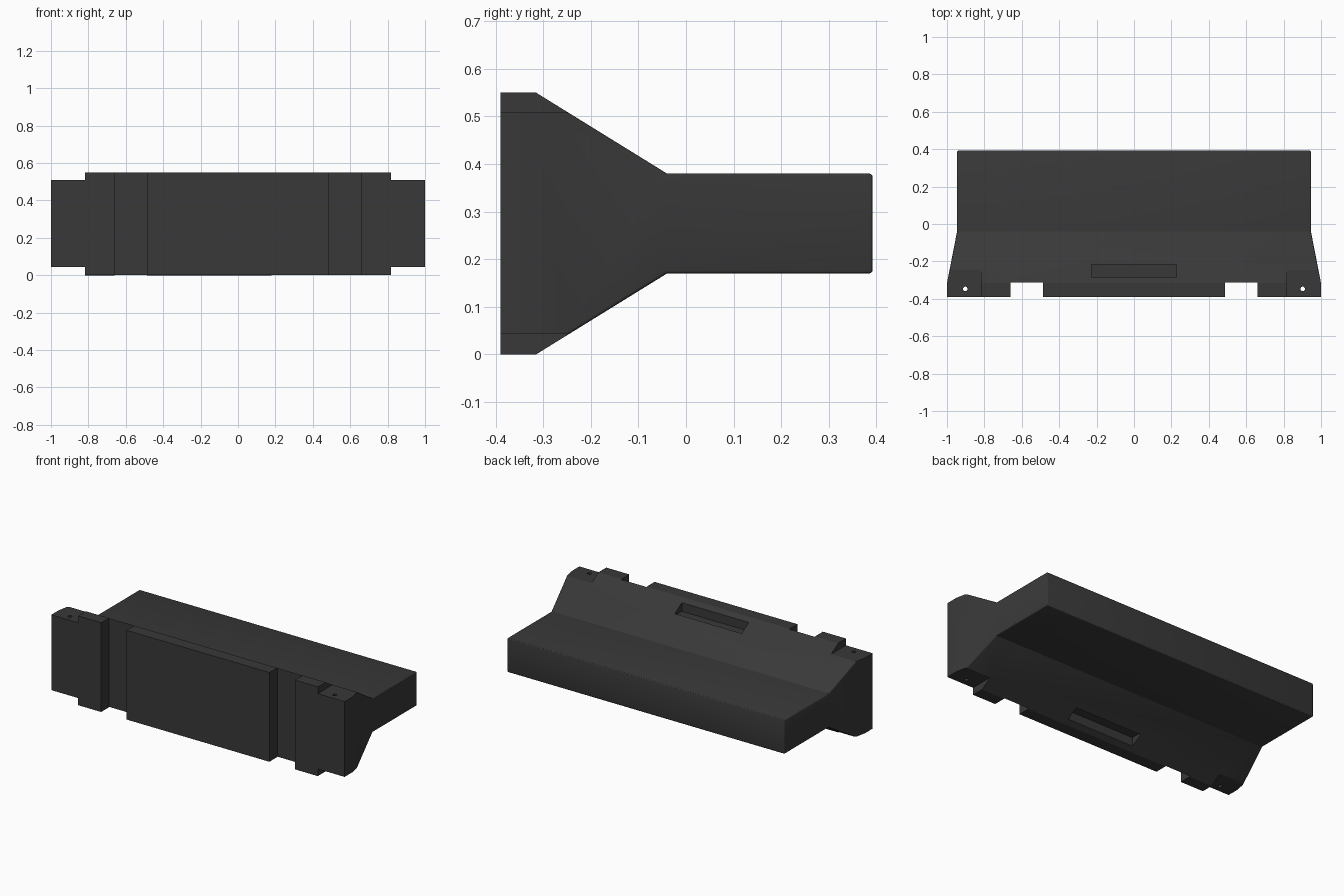
import bpy, bmesh

if "Cube" in bpy.data.objects:
    bpy.data.objects.remove(bpy.data.objects["Cube"])

# Main body: lofted rectangular sections (y, half width, bottom z, top z)
stations = [(-0.39, 1.0, 0.0, 0.55), (-0.315, 1.0, 0.0, 0.55),
            (-0.04, 0.946, 0.17, 0.38), (0.392, 0.946, 0.17, 0.38)]
bm = bmesh.new()
rings = [[bm.verts.new(p) for p in ((-w, y, lo), (w, y, lo), (w, y, hi), (-w, y, hi))]
         for y, w, lo, hi in stations]
for a, b in zip(rings, rings[1:]):
    for i in range(4):
        j = (i + 1) % 4
        bm.faces.new((a[i], a[j], b[j], b[i]))
bm.faces.new(rings[0])
bm.faces.new(rings[-1])
bmesh.ops.recalc_face_normals(bm, faces=bm.faces)

# Small rounding on the lengthwise edges and around the back
edges = [e for e in bm.edges
         if abs(e.verts[0].co.y - e.verts[1].co.y) > 0.01
         or min(v.co.y for v in e.verts) > 0.3]
bmesh.ops.bevel(bm, geom=edges, offset=0.007, segments=3, profile=0.5, affect='EDGES')
mesh = bpy.data.meshes.new("body")
bm.to_mesh(mesh)
bm.free()
body = bpy.data.objects.new("body", mesh)
bpy.context.collection.objects.link(body)


def cut(cutter, name):
    cutter.name = name
    cutter.hide_render = True
    bpy.ops.object.select_all(action='DESELECT')
    body.select_set(True)
    bpy.context.view_layer.objects.active = body
    mod = body.modifiers.new(name, 'BOOLEAN')
    mod.operation = 'DIFFERENCE'
    mod.solver = 'EXACT'
    mod.object = cutter
    bpy.ops.object.modifier_apply(modifier=name)
    bpy.data.objects.remove(cutter, do_unlink=True)


def cut_box(name, x, y, z):
    spans = (x, y, z)
    bpy.ops.mesh.primitive_cube_add(size=1, location=[(a + b) / 2 for a, b in spans])
    box = bpy.context.object
    box.scale = [abs(b - a) for a, b in spans]
    cut(box, name)


for s in (-1, 1):
    # Full-height slots in the front face
    cut_box("front_slot", (s * 0.487, s * 0.66), (-0.5, -0.312), (-0.1, 0.7))
    # Stepped outer corners, top and bottom
    cut_box("top_step", (s * 0.817, s * 1.1), (-0.5, -0.2), (0.508, 0.7))
    cut_box("bottom_step", (s * 0.817, s * 1.1), (-0.5, -0.2), (-0.1, 0.044))
    # Pin holes
    bpy.ops.mesh.primitive_cylinder_add(vertices=24, radius=0.012, depth=1,
                                        location=(s * 0.902, -0.347, 0.275))
    cut(bpy.context.object, "pin_hole")

# Hand pockets in both slopes
cut_box("top_pocket", (-0.228, 0.228), (-0.285, -0.217), (0.478, 0.7))
cut_box("bottom_pocket", (-0.228, 0.228), (-0.285, -0.217), (-0.1, 0.072))

bpy.ops.object.select_all(action='DESELECT')
body.select_set(True)
bpy.context.view_layer.objects.active = body
bpy.ops.object.shade_smooth_by_angle(angle=0.5)

# Dark grey finish
mat = bpy.data.materials.new("dark_grey")
mat.diffuse_color = (0.04, 0.04, 0.04, 1)
mat.use_nodes = True
mat.node_tree.nodes["Principled BSDF"].inputs["Base Color"].default_value = mat.diffuse_color
body.data.materials.clear()
body.data.materials.append(mat)
